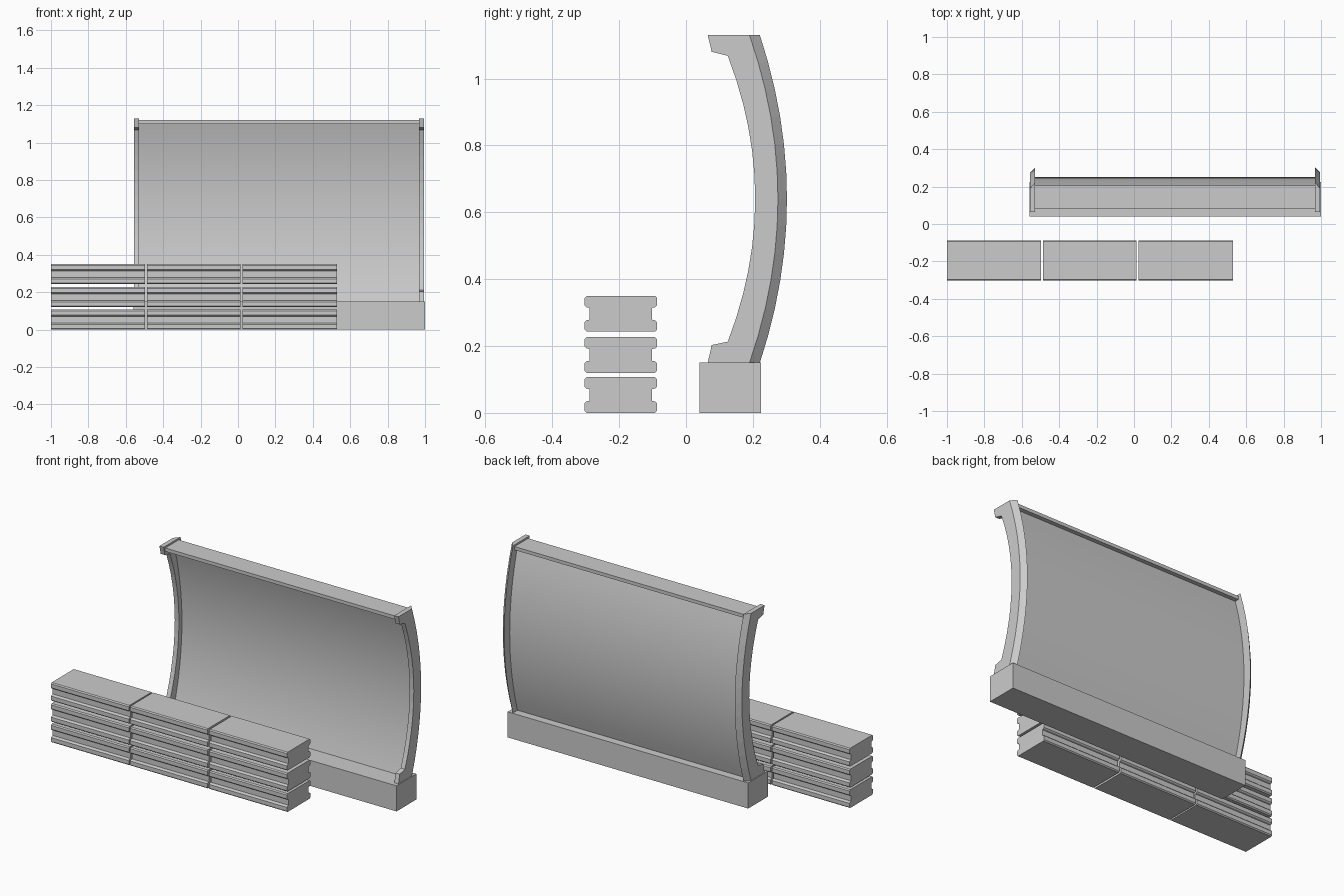
import bpy, bmesh

if "Cube" in bpy.data.objects:
    bpy.data.objects.remove(bpy.data.objects["Cube"])

CX = 0.22      # x centre of the barrier


def sweep(name, profile, x0, x1, profile2=None, smooth=False):
    """Solid between a (y, z) profile at x0 and a matching one at x1."""
    bm = bmesh.new()
    a = [bm.verts.new((x0, y, z)) for y, z in profile]
    b = [bm.verts.new((x1, y, z)) for y, z in (profile2 or profile)]
    n = len(a)
    bm.faces.new(a)
    bm.faces.new(b[::-1])
    for i in range(n):
        j = (i + 1) % n
        bm.faces.new((a[i], b[i], b[j], a[j]))
    bmesh.ops.recalc_face_normals(bm, faces=bm.faces[:])
    me = bpy.data.meshes.new(name)
    bm.to_mesh(me)
    bm.free()
    ob = bpy.data.objects.new(name, me)
    bpy.context.collection.objects.link(ob)
    if smooth:
        bpy.ops.object.select_all(action='DESELECT')
        ob.select_set(True)
        bpy.context.view_layer.objects.active = ob
        bpy.ops.object.shade_smooth_by_angle(angle=0.5)
    return ob


def rect(y0, y1, z0, z1):
    return [(y0, z0), (y1, z0), (y1, z1), (y0, z1)]


def bow(y_mid, y_end, z0, z1, n=12):
    """Bowed line from z0 up to z1."""
    pts = []
    for i in range(n + 1):
        t = 2 * i / n - 1
        pts.append((y_mid - (y_mid - y_end) * t * t, z0 + (z1 - z0) * i / n))
    return pts


# base plinth
sweep("base", rect(0.04, 0.224, 0, 0.15), CX - 0.78, CX + 0.78)

# bowed panel
panel = bow(0.25, 0.178, 0.15, 1.11, 16) + bow(0.235, 0.16, 0.15, 1.11, 16)[::-1]
sweep("panel", panel, CX - 0.752, CX + 0.752, smooth=True)

# top cap of the panel
sweep("top_cap", rect(0.08, 0.206, 1.10, 1.12), CX - 0.752, CX + 0.752)

# end ribs with hooked feet and a chamfered back edge
inner = ([(0.065, 1.13), (0.077, 1.08), (0.125, 1.068)]
         + bow(0.207, 0.125, 0.213, 1.068)[::-1][1:-1]
         + [(0.125, 0.213), (0.077, 0.203), (0.065, 0.15)])
for side, name in ((-1, "left_rib"), (1, "right_rib")):
    sweep(name, inner + bow(0.275, 0.19, 0.15, 1.13),
          CX + side * 0.775, CX + side * 0.748,
          inner + bow(0.302, 0.221, 0.15, 1.13))

# stacked blocks with grooved long sides
half = [(0.102, 0), (0.108, 0.006), (0.108, 0.029), (0.103, 0.034), (0.093, 0.036),
        (0.093, 0.071), (0.103, 0.073), (0.108, 0.078), (0.108, 0.101), (0.102, 0.107)]
for r, z in enumerate((0, 0.12, 0.243)):
    prof = ([(-0.195 + y, z + h) for y, h in half]
            + [(-0.195 - y, z + h) for y, h in reversed(half)])
    for c, (x0, x1) in enumerate(((-1, -0.496), (-0.487, 0.013), (0.025, 0.53))):
        sweep(f"block_{r}_{c}", prof, x0, x1)
